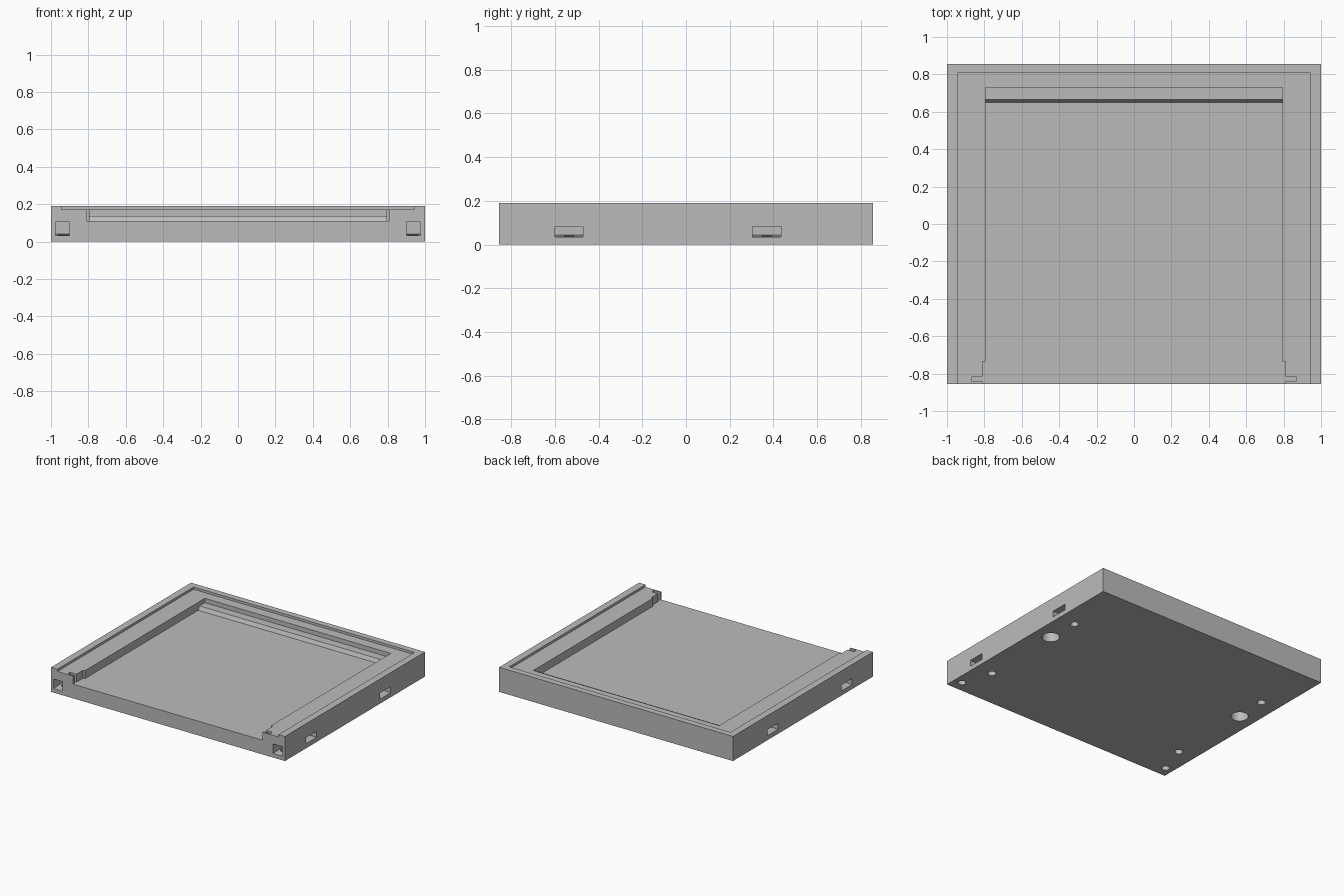
import bpy
import bmesh

cube = bpy.data.objects.get("Cube")
if cube:
    bpy.data.objects.remove(cube, do_unlink=True)

grey = bpy.data.materials.new("mid grey")
grey.use_nodes = True
colour = (0.5, 0.5, 0.5, 1)
grey.diffuse_color = colour
grey.node_tree.nodes["Principled BSDF"].inputs["Base Color"].default_value = colour


def make_object(name, bm):
    bmesh.ops.recalc_face_normals(bm, faces=bm.faces)
    mesh = bpy.data.meshes.new(name)
    bm.to_mesh(mesh)
    bm.free()
    mesh.materials.append(grey)
    obj = bpy.data.objects.new(name, mesh)
    bpy.context.collection.objects.link(obj)
    return obj


def box(name, x, y, z, slope=None):
    """Box from ranges; slope(co) may give an extra lift to the lower corners."""
    bm = bmesh.new()
    bmesh.ops.create_cube(bm, size=1)
    for v in bm.verts:
        low = v.co.z < 0
        v.co = [r[0] + (c + 0.5) * (r[1] - r[0]) for c, r in zip(v.co, (x, y, z))]
        if slope and low:
            v.co.z += slope(v.co)
    return make_object(name, bm)


def rod(name, x, y, radius, depth):
    """Upright cylinder that starts just under the base."""
    bm = bmesh.new()
    bmesh.ops.create_cone(bm, cap_ends=True, segments=32, radius1=radius,
                          radius2=radius, depth=depth + 0.02)
    bmesh.ops.translate(bm, verts=bm.verts, vec=(x, y, depth / 2 - 0.01))
    return make_object(name, bm)


def cut(target, cutter):
    mod = target.modifiers.new("cut", 'BOOLEAN')
    mod.operation = 'DIFFERENCE'
    mod.solver = 'EXACT'
    mod.object = cutter
    bpy.context.view_layer.objects.active = target
    bpy.ops.object.modifier_apply(modifier=mod.name)
    bpy.data.objects.remove(cutter, do_unlink=True)


# Solid tray block
tray = box("tray_body", (-1, 1), (-0.855, 0.855), (0, 0.19))

# Shallow rim recess, main well and wider mouth, all open at the front
cut(tray, box("rim_recess", (-0.945, 0.945), (-1, 0.807), (0.172, 0.3)))
cut(tray, box("well", (-0.795, 0.795), (-1, 0.73), (0.11, 0.3)))
cut(tray, box("mouth", (-0.81, 0.81), (-1, -0.735), (0.11, 0.3)))
cut(tray, box("catch_slots", (-0.865, 0.865), (-0.842, -0.815), (0.11, 0.3)))

for s in (-1, 1):
    # Front socket with a rising floor and a drain hole below it
    cut(tray, box("front_socket", sorted((s * 0.9, s * 0.977)), (-1, -0.72), (0.022, 0.105),
                  lambda co: 0.018 if co.y > -0.9 else 0))
    cut(tray, rod("front_hole", s * 0.935, -0.77, 0.028, 0.06))

    # Side sockets, each with a hole in the base
    for y in (-0.535, 0.37):
        cut(tray, box("side_socket", sorted((s * 0.81, s * 1.1)), (y - 0.065, y + 0.065),
                      (0.031, 0.082), lambda co: 0.012 if abs(co.x) < 0.9 else 0))
        cut(tray, rod("side_hole", s * 0.858, y, 0.029, 0.06))

    # Large blind hole in the base
    cut(tray, rod("large_hole", s * 0.867, 0.122, 0.062, 0.11))

bpy.ops.object.select_all(action='DESELECT')
tray.select_set(True)
bpy.context.view_layer.objects.active = tray
bpy.ops.object.shade_smooth_by_angle(angle=0.5)

# Raised ledge across the back of the well, with a sloping front
ledge = box("back_ledge", (-0.795, 0.795), (0.65, 0.73), (0.11, 0.138))
for v in ledge.data.vertices:
    if v.co.z > 0.12 and v.co.y < 0.7:
        v.co.y = 0.665
